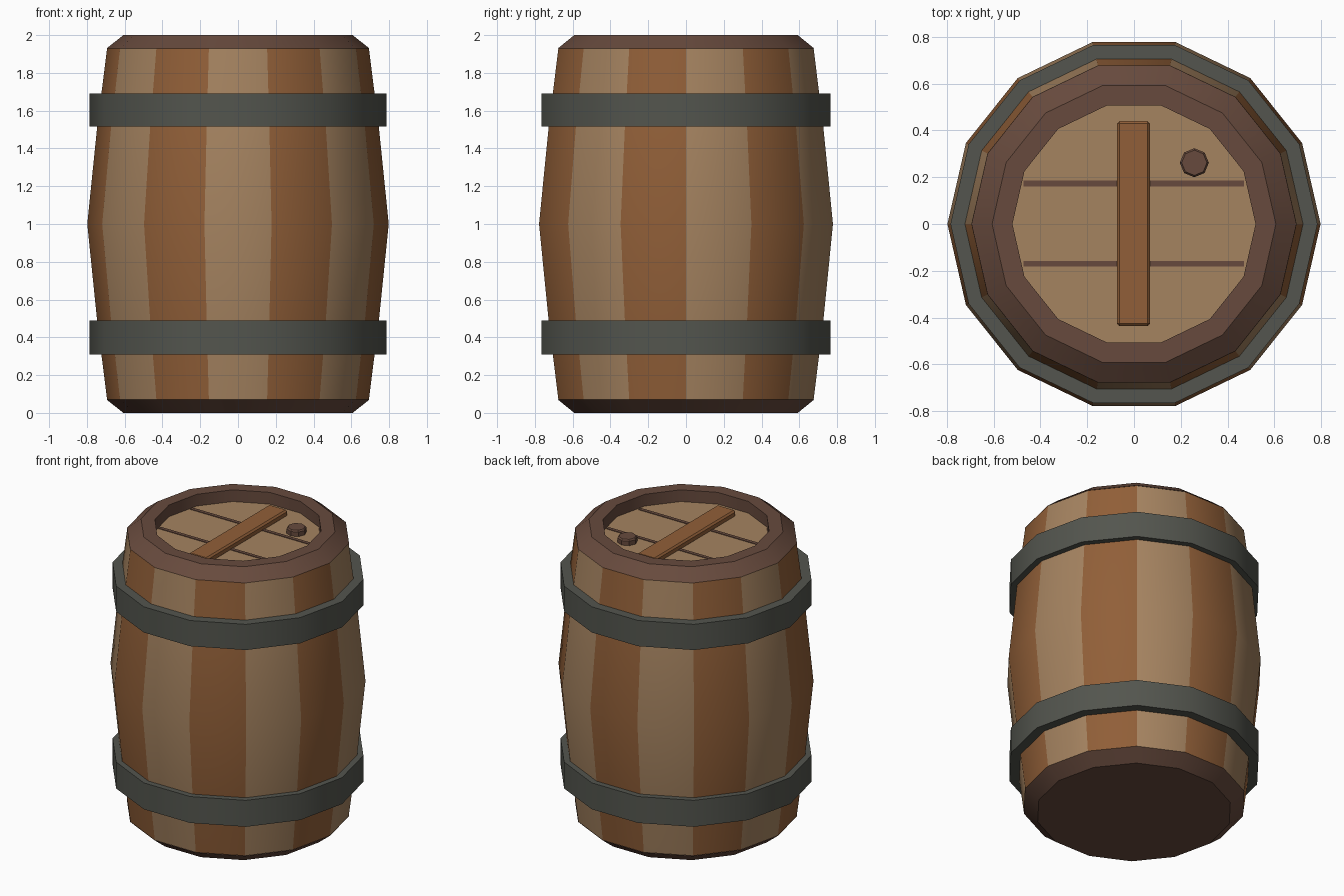
import bpy, bmesh, math

if "Cube" in bpy.data.objects:
    bpy.data.objects.remove(bpy.data.objects["Cube"])

SIDES = 14


def material(name, r, g, b):
    def lin(c):
        c /= 255
        return c / 12.92 if c <= 0.04045 else ((c + 0.055) / 1.055) ** 2.4
    m = bpy.data.materials.new(name)
    m.diffuse_color = (lin(r), lin(g), lin(b), 1)
    m.use_nodes = True
    m.node_tree.nodes["Principled BSDF"].inputs["Base Color"].default_value = m.diffuse_color
    return m


LIGHT = material("light_wood", 165, 131, 96)
DARK = material("dark_wood", 145, 95, 56)
RIM = material("rim_wood", 103, 74, 61)
IRON = material("iron", 83, 85, 78)


def finish(name, bm, mats, smooth=True):
    me = bpy.data.meshes.new(name)
    bm.normal_update()
    bm.to_mesh(me)
    bm.free()
    for m in mats:
        me.materials.append(m)
    ob = bpy.data.objects.new(name, me)
    bpy.context.collection.objects.link(ob)
    if smooth:
        bpy.ops.object.select_all(action='DESELECT')
        ob.select_set(True)
        bpy.context.view_layer.objects.active = ob
        bpy.ops.object.shade_smooth_by_angle(angle=math.radians(30))
    return ob


def lathe(name, profile, mats, closed=False, cap_start=False, cap_end=False,
          sides=SIDES, center=(0, 0), smooth=True):
    """Turn (radius, z) points, listed upwards on the outside, around z."""
    bm = bmesh.new()
    rings = []
    for r, z in profile:
        rings.append([bm.verts.new((center[0] + r * math.cos(math.tau * k / sides),
                                    center[1] + r * math.sin(math.tau * k / sides), z))
                      for k in range(sides)])
    pairs = list(zip(rings, rings[1:]))
    if closed:
        pairs.append((rings[-1], rings[0]))
    for a, b in pairs:
        for k in range(sides):
            n = (k + 1) % sides
            f = bm.faces.new((a[k], a[n], b[n], b[k]))
            f.material_index = k % len(mats)   # alternate around the barrel
    if cap_start:
        bm.faces.new(rings[0][::-1])
    if cap_end:
        bm.faces.new(rings[-1])
    return finish(name, bm, mats, smooth)


def box(name, lo, hi, mat, bevel=0):
    bm = bmesh.new()
    bmesh.ops.create_cube(bm, size=1)
    for v in bm.verts:
        v.co = [(a + b) / 2 + c * (b - a) for a, b, c in zip(lo, hi, v.co)]
    if bevel:
        bmesh.ops.bevel(bm, geom=bm.edges[:], offset=bevel, segments=1, affect='EDGES')
    return finish(name, bm, [mat], smooth=False)


# Bulging body with alternating staves
lathe("staves", [(0.693, 0.07), (0.746, 0.49), (0.798, 1.0), (0.746, 1.51), (0.693, 1.93)],
      [LIGHT, DARK])

# Chamfered bottom and top rims
lathe("bottom_rim", [(0.607, 0), (0.695, 0.07)], [RIM], cap_start=True)
lathe("top_rim", [(0.695, 1.93), (0.607, 2.0), (0.52, 2.0), (0.52, 1.91)], [RIM])

# Iron hoops
for name, z0, z1 in (("lower_hoop", 0.31, 0.49), ("upper_hoop", 1.515, 1.69)):
    lathe(name, [(0.785, z0), (0.785, z1), (0.70, z1), (0.70, z0)], [IRON], closed=True)

# Recessed lid with plank seams
LID = 1.92
lathe("lid", [(0.52, LID - 0.01), (0.52, LID)], [LIGHT], cap_end=True)
for side, y in (("front", -0.17), ("back", 0.173)):
    box(side + "_lid_seam", (-0.473, y - 0.012, LID - 0.004), (0.47, y + 0.012, LID + 0.004), RIM)

# Batten across the lid
box("lid_batten", (-0.073, -0.437, LID - 0.01), (0.069, 0.44, LID + 0.038), DARK, bevel=0.011)

# Bung
lathe("bung", [(0.062, LID - 0.01), (0.062, LID + 0.03), (0.054, LID + 0.04)],
      [RIM], cap_end=True, sides=8, center=(0.258, 0.262), smooth=False)
